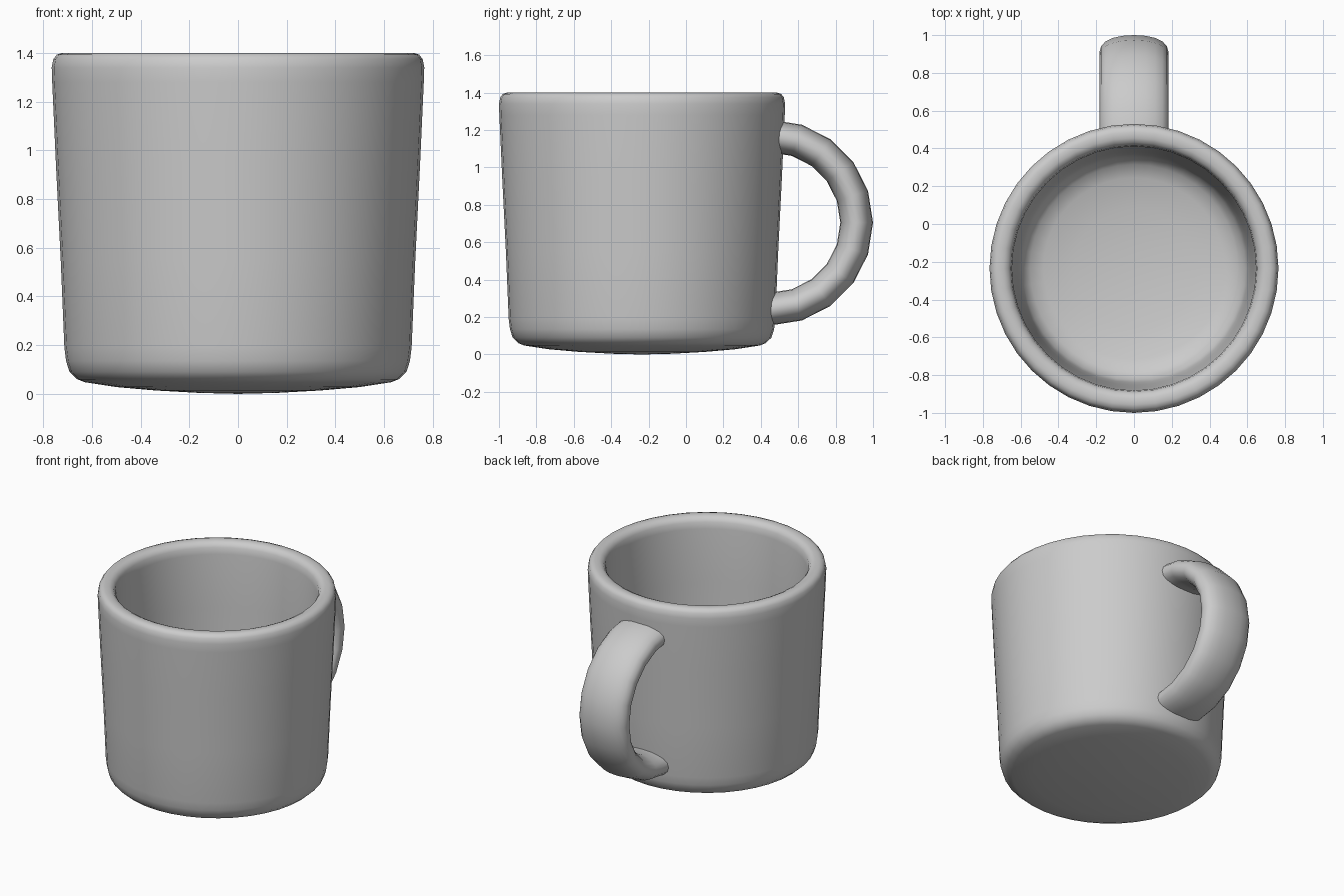
import bpy, bmesh, math

if "Cube" in bpy.data.objects:
    bpy.data.objects.remove(bpy.data.objects["Cube"])

CY = -0.235  # centre of the cup in y


def finish(bm, name, angle):
    bmesh.ops.recalc_face_normals(bm, faces=bm.faces)
    me = bpy.data.meshes.new(name)
    bm.to_mesh(me)
    bm.free()
    ob = bpy.data.objects.new(name, me)
    bpy.context.collection.objects.link(ob)
    bpy.ops.object.select_all(action='DESELECT')
    ob.select_set(True)
    bpy.context.view_layer.objects.active = ob
    bpy.ops.object.shade_smooth_by_angle(angle=math.radians(angle))
    return ob


def bridge(bm, a, b):
    n = len(a)
    for i in range(n):
        bm.faces.new((a[i], a[(i + 1) % n], b[(i + 1) % n], b[i]))


# Cup: outside, rim and inside as one lathed profile (radius, height)
profile = [(0.16, 0.004), (0.34, 0.014), (0.50, 0.028), (0.63, 0.048),
           (0.66, 0.06), (0.692, 0.09), (0.706, 0.135), (0.713, 0.19),
           (0.728, 0.55), (0.748, 0.95), (0.763, 1.28), (0.765, 1.34),
           (0.758, 1.375), (0.744, 1.393), (0.722, 1.4), (0.69, 1.399),
           (0.667, 1.388), (0.652, 1.365), (0.646, 1.32), (0.634, 0.95),
           (0.618, 0.55), (0.605, 0.30), (0.59, 0.235), (0.55, 0.19),
           (0.48, 0.165), (0.32, 0.14), (0.16, 0.126)]
SEG = 40
bm = bmesh.new()
rings = [[bm.verts.new((r * math.cos(2 * math.pi * i / SEG),
                        CY + r * math.sin(2 * math.pi * i / SEG), z))
          for i in range(SEG)] for r, z in profile]
for a, b in zip(rings, rings[1:]):
    bridge(bm, a, b)
for ring, z in ((rings[0], 0.0), (rings[-1], 0.122)):
    c = bm.verts.new((0, CY, z))
    for i in range(SEG):
        bm.faces.new((ring[i], ring[(i + 1) % SEG], c))
finish(bm, "cup", 60)

# Handle: wide oval section swept round a half circle, ends sunk in the wall
HY, HZ, R = 0.45, 0.705, 0.4625
HALF_W, HALF_T, N = 0.182, 0.0875, 20
stations = [(HY, math.radians(90 - 18 * k)) for k in range(11)]
stations = [(0.425, math.pi / 2)] + stations + [(0.40, -math.pi / 2)]
bm = bmesh.new()
rings = []
for y0, ang in stations:
    ring = []
    for i in range(N):
        t = 2 * math.pi * i / N
        c, s = math.cos(t), math.sin(t)
        x = HALF_W * math.copysign(abs(c) ** 0.9, c)
        d = R + HALF_T * math.copysign(abs(s) ** 0.9, s)
        ring.append(bm.verts.new((x, y0 + d * math.cos(ang), HZ + d * math.sin(ang))))
    rings.append(ring)
for a, b in zip(rings, rings[1:]):
    bridge(bm, a, b)
bm.faces.new(rings[0])
bm.faces.new(rings[-1])
finish(bm, "handle", 60)
